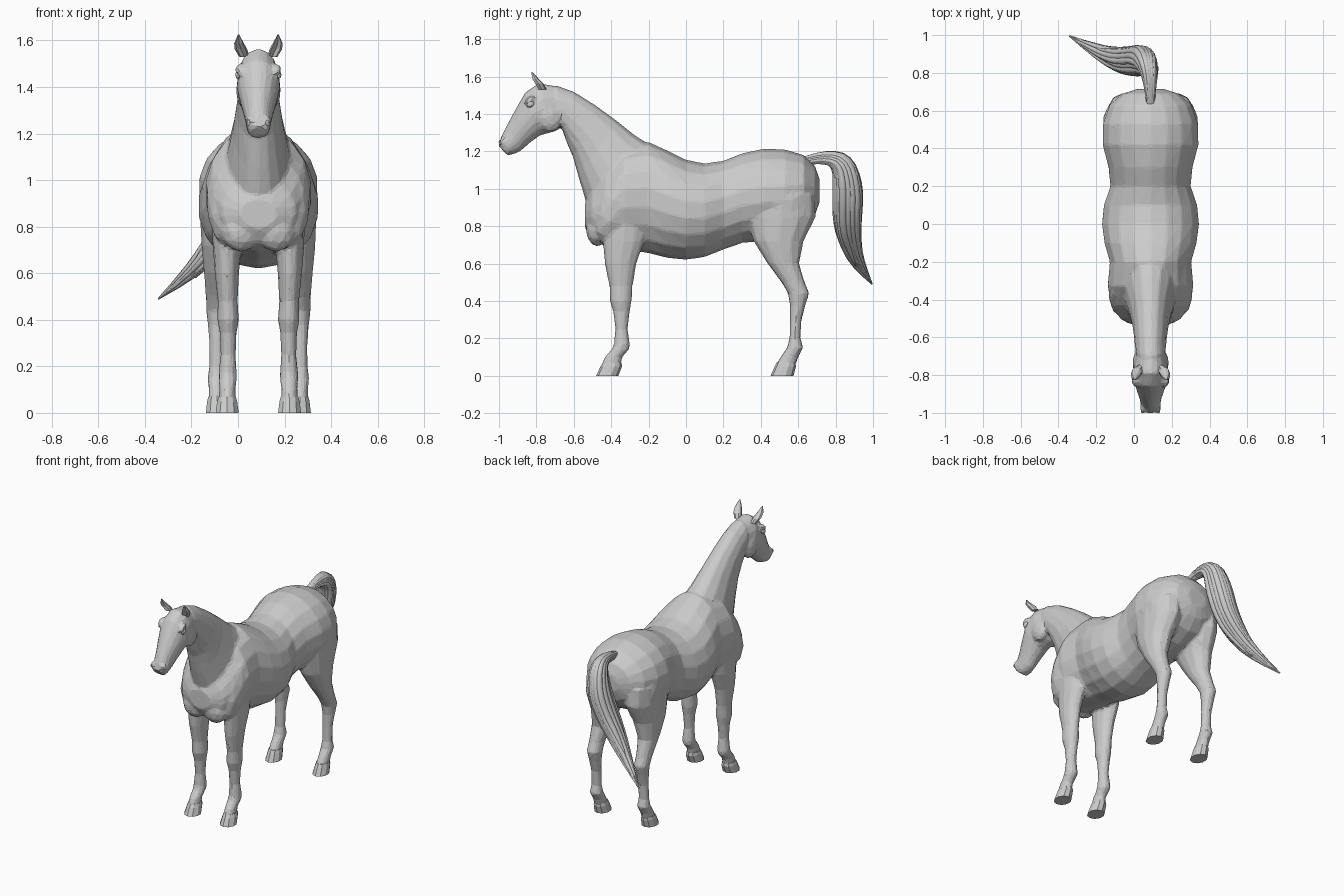
import bpy, bmesh, math, random
from mathutils import Vector, Matrix

random.seed(4)
CX = 0.0875  # the body's mid-plane; the swept tail shifts it off centre


def loft(bm, rows, sides=12, dent=None):
    """Skin ellipses given as (y, z) of one end, (y, z) of the other, half width, x offset."""
    rings = []
    for y0, z0, y1, z1, w, x in rows:
        c = Vector((CX + x, (y0 + y1) / 2, (z0 + z1) / 2))
        a = Vector((0, (y0 - y1) / 2, (z0 - z1) / 2))
        ring = []
        for k in range(sides):
            t = math.tau * k / sides
            f = dent if dent is not None and k == 0 else math.cos(t)
            ring.append(bm.verts.new(c + a * f + Vector((w * math.sin(t), 0, 0))))
        rings.append(ring)
    for r, s in zip(rings, rings[1:]):
        for k in range(sides):
            j = (k + 1) % sides
            bm.faces.new((r[k], r[j], s[j], s[k]))
    bm.faces.new(rings[0])
    bm.faces.new(rings[-1])


def blob(bm, x, y, z, rx, ry, rz, tilt=0, sub=2):
    m = (Matrix.Translation((CX + x, y, z)) @ Matrix.Rotation(math.radians(tilt), 4, 'X')
         @ Matrix.Diagonal((rx, ry, rz, 1)))
    bmesh.ops.create_icosphere(bm, subdivisions=sub, radius=1, matrix=m)


def finish(bm, name):
    bmesh.ops.recalc_face_normals(bm, faces=bm.faces)
    me = bpy.data.meshes.new(name)
    bm.to_mesh(me)
    bm.free()
    ob = bpy.data.objects.new(name, me)
    bpy.context.collection.objects.link(ob)
    return ob


def level(rows, side):
    """Leg sections (front y, back y, z, half width, x offset) for one side."""
    return [(a, z, b, z, w, side * x) for a, b, z, w, x in rows]


# Torso: y, top z, bottom z, half width
torso = [(-.54, .92, .79, .08), (-.505, 1.0, .73, .16), (-.43, 1.12, .69, .205),
         (-.33, 1.22, .675, .23), (-.2, 1.25, .655, .218), (-.1, 1.205, .63, .247),
         (0, 1.155, .62, .26), (.1, 1.135, .635, .25), (.2, 1.15, .675, .215),
         (.3, 1.19, .71, .225), (.42, 1.215, .72, .257), (.53, 1.21, .74, .255),
         (.63, 1.18, .79, .22), (.69, 1.12, .86, .15), (.715, 1.05, .93, .07)]
# Neck and head: crest point, throat point, half width
neck = [(-.2, 1.24, -.48, .86, .15), (-.27, 1.285, -.535, .93, .135),
        (-.37, 1.365, -.575, 1.06, .11), (-.48, 1.445, -.605, 1.17, .095),
        (-.6, 1.52, -.635, 1.24, .085), (-.7, 1.555, -.66, 1.31, .08)]
head = [(-.7, 1.55, -.65, 1.34, .07), (-.79, 1.565, -.7, 1.305, .09),
        (-.86, 1.515, -.78, 1.285, .093), (-.915, 1.42, -.835, 1.245, .075),
        (-.958, 1.34, -.885, 1.2, .058), (-.99, 1.275, -.92, 1.185, .053),
        (-1.003, 1.23, -.955, 1.178, .042)]
# Legs: front y, back y, z, half width, distance from mid-plane
front_leg = [(-.46, -.2, .86, .07, .13), (-.445, -.22, .72, .062, .135), (-.435, -.265, .6, .052, .135),
             (-.41, -.285, .48, .043, .132), (-.408, -.29, .4, .047, .13), (-.39, -.3, .345, .037, .13),
             (-.378, -.312, .25, .033, .13), (-.385, -.3, .17, .04, .132), (-.395, -.3, .145, .04, .132),
             (-.435, -.34, .1, .035, .133), (-.455, -.35, .05, .038, .134)]
hind_leg = [(.34, .69, .97, .11, .14), (.32, .695, .85, .105, .145), (.36, .63, .72, .085, .16),
            (.435, .605, .6, .062, .172), (.51, .635, .5, .048, .178), (.545, .66, .44, .047, .178),
            (.555, .64, .38, .04, .178), (.555, .618, .3, .033, .178), (.553, .612, .2, .034, .178),
            (.54, .628, .15, .041, .178), (.505, .6, .1, .036, .178), (.475, .585, .05, .038, .178)]
front_hoof = [(-.445, -.345, .07, .039, .134), (-.457, -.342, .05, .045, .134), (-.48, -.362, 0, .052, .134)]
hind_hoof = [(.485, .585, .07, .039, .178), (.474, .588, .05, .044, .178), (.452, .575, 0, .05, .178)]

# Body: all masses fused, then reduced to irregular flat facets
bm = bmesh.new()
loft(bm, [(y, t, y, b, w, 0) for y, t, b, w in torso], 18)
loft(bm, [r + (0,) for r in neck], 16)
loft(bm, [r + (0,) for r in head], 16)
for s in (-1, 1):
    loft(bm, level(front_leg, s))
    loft(bm, level(hind_leg, s))
    blob(bm, s * .075, -.475, .78, .085, .06, .09)           # breast
    blob(bm, s * .14, -.36, .93, .085, .11, .23, -25)        # shoulder
    blob(bm, s * .145, .52, .93, .11, .16, .23, 15)          # haunch
    blob(bm, s * .055, -.735, 1.385, .042, .07, .085, 20)    # cheek
    blob(bm, s * .078, -.835, 1.475, .022, .035, .02, 40)    # brow
    blob(bm, s * .035, -.975, 1.245, .022, .025, .03, 30)    # nostril wing
body = finish(bm, "horse_body")
fuse = body.modifiers.new("fuse", 'REMESH')
fuse.mode, fuse.voxel_size = 'VOXEL', .01
soft = body.modifiers.new("soften", 'SMOOTH')
soft.factor, soft.iterations = .5, 4
facet = body.modifiers.new("facet", 'DECIMATE')
facet.ratio = .06

# Hooves, ears, eyes and nostrils
for s, side in ((-1, "left"), (1, "right")):
    for rows, name in ((front_hoof, "front_hoof_"), (hind_hoof, "hind_hoof_")):
        bm = bmesh.new()
        loft(bm, level(rows, s), 10)
        finish(bm, name + side)
    bm = bmesh.new()
    loft(bm, [(-.795, 1.53, -.745, 1.53, .022, s * .06), (-.815, 1.565, -.76, 1.56, .027, s * .075),
              (-.828, 1.59, -.785, 1.585, .021, s * .083), (-.828, 1.625, -.822, 1.625, .003, s * .085)], 8, -.1)
    finish(bm, "ear_" + side)
    bm = bmesh.new()
    blob(bm, s * .086, -.832, 1.452, .013, .021, .017, 30)
    finish(bm, "eye_" + side)
    bm = bmesh.new()
    blob(bm, s * .04, -.992, 1.245, .012, .009, .017, 25, 1)
    finish(bm, "nostril_" + side)

# Tail: tapering locks following one path, swept to the left
path = [Vector(p) for p in ((.0875, .64, 1.15), (.0875, .74, 1.175), (.075, .84, 1.145), (.05, .868, 1.0),
                            (-.01, .862, .85), (-.09, .872, .73), (-.2, .915, .6), (-.342, .995, .49))]
spread = [.025, .036, .065, .085, .08, .066, .04, .003]
tail = bpy.data.curves.new("tail", 'CURVE')
tail.dimensions, tail.bevel_depth, tail.bevel_resolution = '3D', 1, 1
tail.resolution_u, tail.use_fill_caps = 3, True
LOCKS = 16
for i in range(LOCKS + 1):
    core = i == LOCKS
    ang = math.tau * i / LOCKS
    out = 0 if core else random.uniform(.62, .8)
    n = len(path) if core or i % 3 else len(path) - 1
    sp = tail.splines.new('NURBS')
    sp.points.add(n - 1)
    sp.use_endpoint_u, sp.order_u = True, 3
    for k in range(n):
        t = (path[min(k + 1, 7)] - path[max(k - 1, 0)]).normalized()
        v = Vector((1, 0, 0)).cross(t).normalized()
        u = t.cross(v)
        p = path[k] + (u * math.cos(ang) * .8 + v * math.sin(ang) * 1.1) * spread[k] * out
        sp.points[k].co = (*p, 1)
        r = spread[k] * (.75 if core else .3)
        sp.points[k].radius = .002 if k == n - 1 else r
bpy.context.collection.objects.link(bpy.data.objects.new("tail", tail))
